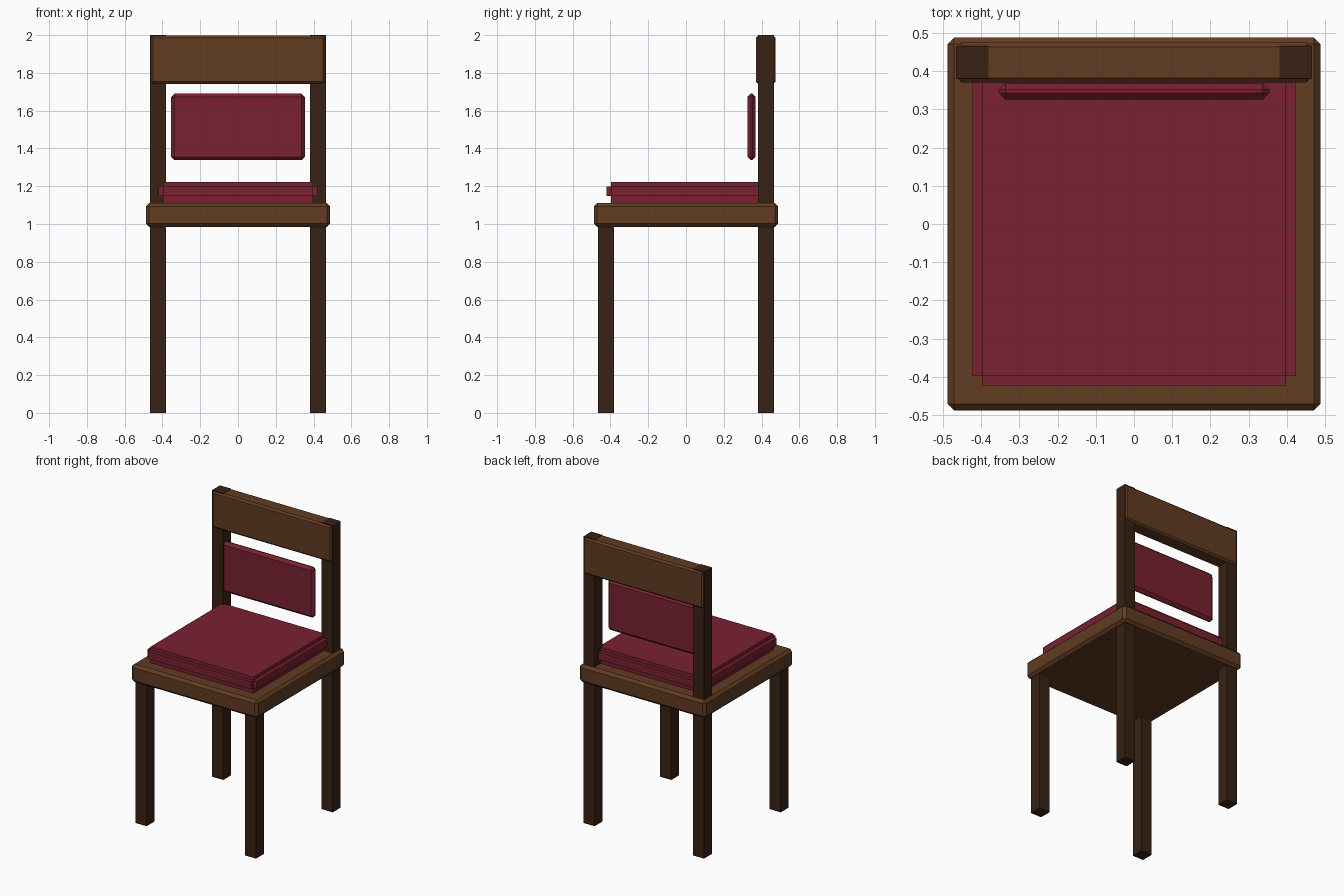
import bpy

if "Cube" in bpy.data.objects:
    bpy.data.objects.remove(bpy.data.objects["Cube"])


def material(name, color):
    m = bpy.data.materials.new(name)
    m.diffuse_color = (*color, 1)
    m.use_nodes = True
    m.node_tree.nodes["Principled BSDF"].inputs["Base Color"].default_value = m.diffuse_color
    return m


WOOD = material("wood", (0.12, 0.045, 0.016))
DARK = material("dark_wood", (0.04, 0.016, 0.007))
RED = material("red_fabric", (0.19, 0.015, 0.03))


def box(name, lo, hi, mat, bevel=0):
    """Box between two corners with an optional flat chamfer."""
    bpy.ops.mesh.primitive_cube_add(size=1, location=[(a + b) / 2 for a, b in zip(lo, hi)])
    ob = bpy.context.object
    ob.name = name
    ob.scale = [b - a for a, b in zip(lo, hi)]
    bpy.ops.object.transform_apply(location=False, rotation=False, scale=True)
    ob.data.materials.append(mat)
    if bevel:
        mod = ob.modifiers.new("chamfer", "BEVEL")
        mod.width = bevel
        mod.segments = 1
    return ob


# Seat board
box("seat", (-0.488, -0.488, 0.985), (0.488, 0.488, 1.11), WOOD, 0.018)

# Front legs and full-height back posts
for side, x in (("left", -0.4225), ("right", 0.4225)):
    box(f"front_leg_{side}", (x - 0.0425, -0.465, 0), (x + 0.0425, -0.38, 1.0), DARK)
    box(f"back_post_{side}", (x - 0.0425, 0.38, 0), (x + 0.0425, 0.465, 2.0), DARK)

# Top rail
box("top_rail", (-0.463, 0.37, 1.742), (0.463, 0.475, 1.997), WOOD, 0.012)

# Back cushion
box("back_cushion", (-0.354, 0.325, 1.338), (0.354, 0.369, 1.69), RED, 0.018)

# Seat cushion with edge piping
box("seat_cushion", (-0.397, -0.397, 1.105), (0.397, 0.397, 1.222), RED)
for label, s in (("a", -1), ("b", 1)):
    c = s * 0.397
    box(f"piping_side_{label}", (c - 0.025, -0.397, 1.147), (c + 0.025, 0.397, 1.198), RED)
    box(f"piping_end_{label}", (-0.397, c - 0.025, 1.147), (0.397, c + 0.025, 1.198), RED)
